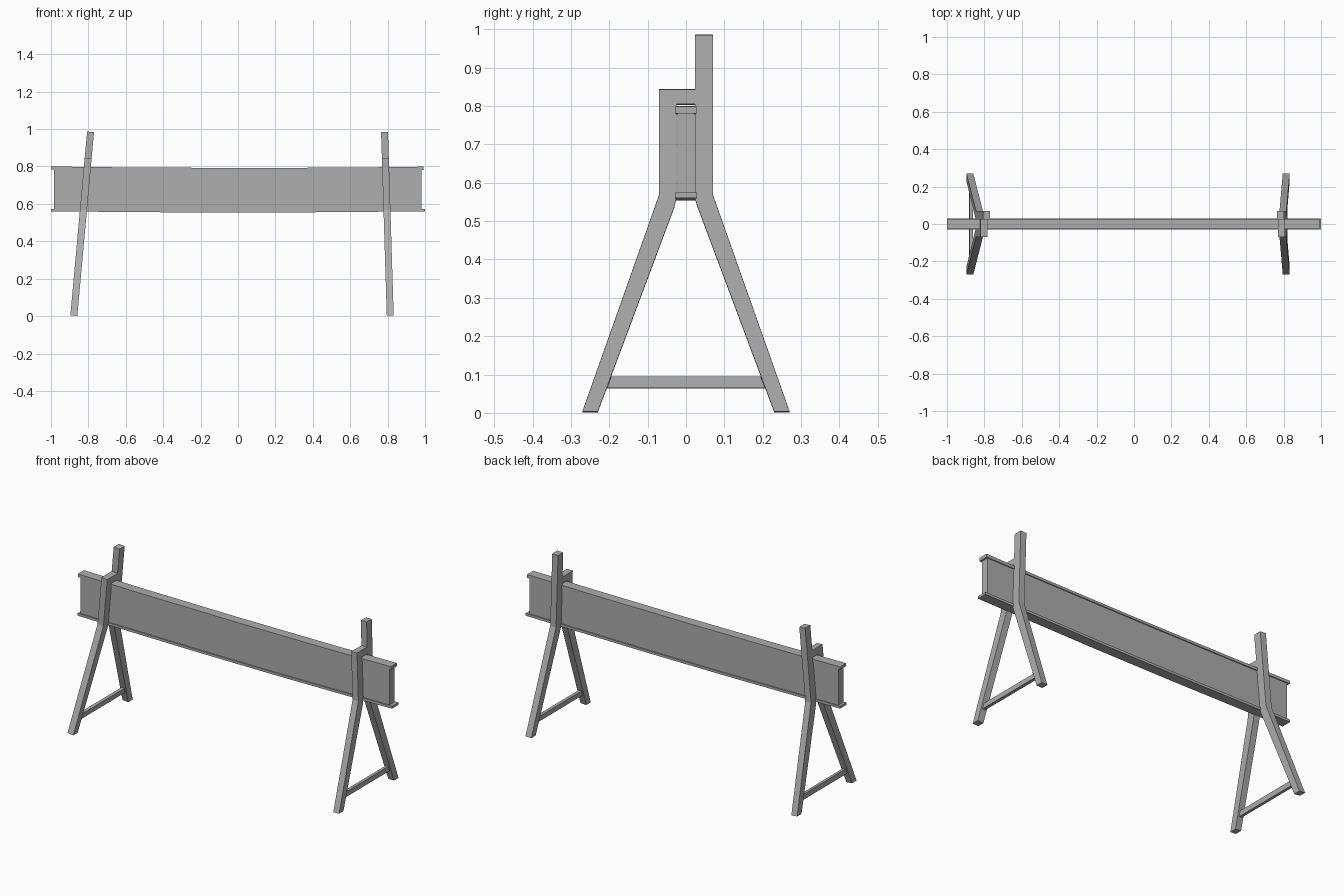
import bpy
import bmesh

cube = bpy.data.objects.get("Cube")
if cube:
    bpy.data.objects.remove(cube, do_unlink=True)

steel = bpy.data.materials.new("weathered_grey")
steel.use_nodes = True
GREY = (0.42, 0.42, 0.42, 1)
steel.diffuse_color = GREY
steel.node_tree.nodes["Principled BSDF"].inputs["Base Color"].default_value = GREY


def prism(name, profile, x0, x1, slope=0.0, offset=0.0):
    """Extrude a (y, z) outline along x, leaning it in x by slope."""
    bm = bmesh.new()
    rings = []
    for dx in (x0, x1):
        rings.append([bm.verts.new((offset + dx + slope * z, y, z - slope * dx))
                      for y, z in profile])
    a, b = rings
    bm.faces.new(a)
    bm.faces.new(b[::-1])
    n = len(profile)
    for i in range(n):
        j = (i + 1) % n
        bm.faces.new((a[i], b[i], b[j], a[j]))
    bmesh.ops.recalc_face_normals(bm, faces=bm.faces)
    mesh = bpy.data.meshes.new(name)
    bm.to_mesh(mesh)
    bm.free()
    mesh.materials.append(steel)
    obj = bpy.data.objects.new(name, mesh)
    bpy.context.collection.objects.link(obj)
    return obj


def bar(name, sections, y):
    """Long bar along x from (x, bottom, top) sections."""
    bm = bmesh.new()
    rings = [[bm.verts.new((x, sy, z)) for sy, z in
              ((-y, lo), (y, lo), (y, hi), (-y, hi))] for x, lo, hi in sections]
    bm.faces.new(rings[0])
    bm.faces.new(rings[-1][::-1])
    for a, b in zip(rings, rings[1:]):
        for i in range(4):
            j = (i + 1) % 4
            bm.faces.new((a[i], b[i], b[j], a[j]))
    bmesh.ops.recalc_face_normals(bm, faces=bm.faces)
    mesh = bpy.data.meshes.new(name)
    bm.to_mesh(mesh)
    bm.free()
    mesh.materials.append(steel)
    obj = bpy.data.objects.new(name, mesh)
    bpy.context.collection.objects.link(obj)


# Bent leg outlines: tall back post, shorter hooked front post
foot = 0.003
back_leg = [(0.23, foot), (0.27, foot), (0.07, 0.568), (0.07, 0.985),
            (0.023, 0.985), (0.023, 0.56), (0.031, 0.535)]
front_leg = [(-0.23, foot), (-0.27, foot), (-0.07, 0.568), (-0.07, 0.843),
             (0.023, 0.843), (0.023, 0.805), (-0.025, 0.805),
             (-0.025, 0.56), (-0.031, 0.535)]
brace = [(-0.206, 0.065), (0.206, 0.065), (0.195, 0.094), (-0.195, 0.094)]

# Two leaning stands
half = 0.0185
for side, base, lean in (("right", -0.878, 0.091), ("left", 0.814, -0.031)):
    prism(side + "_back_leg", back_leg, -half, half, lean, base)
    prism(side + "_front_leg", front_leg, -half, half, lean, base)
    prism(side + "_brace", brace, -0.009, 0.009, lean, base)

# Sagging beam: web between two flanges
bar("beam_web", [(-0.985, 0.566, 0.79), (0, 0.56, 0.786), (0.98, 0.566, 0.79)], 0.0225)
bar("beam_top_flange", [(-1, 0.783, 0.8), (-0.6, 0.78, 0.795),
                        (0, 0.778, 0.792), (0.6, 0.779, 0.794),
                        (0.992, 0.78, 0.799)], 0.028)
bar("beam_bottom_flange", [(-1, 0.56, 0.574), (-0.25, 0.554, 0.568),
                           (0.25, 0.554, 0.568), (1, 0.56, 0.574)], 0.029)
